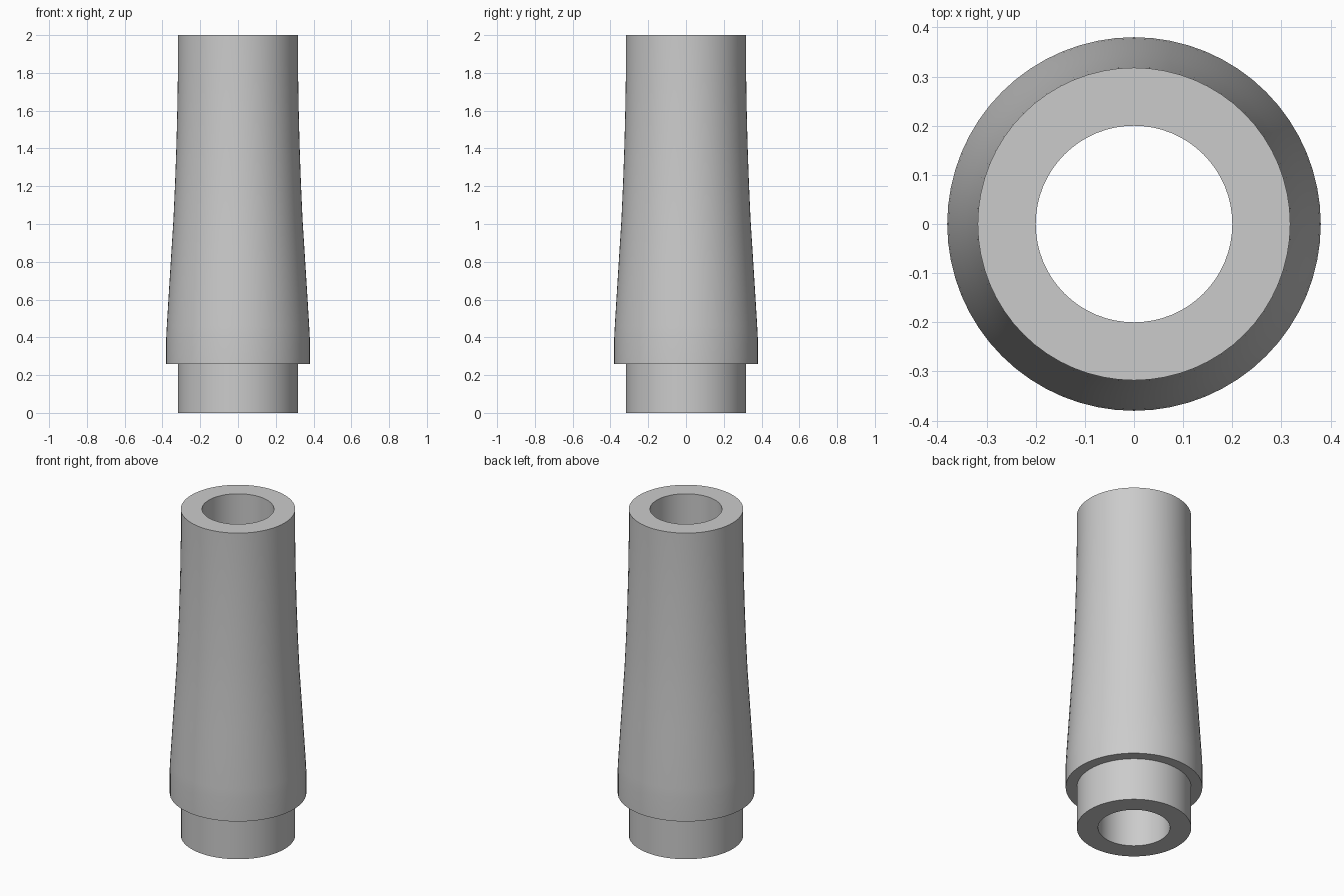
import bpy
import bmesh
from math import cos, sin, tau, radians

cube = bpy.data.objects.get("Cube")
if cube:
    bpy.data.objects.remove(cube)

SIDES = 64


def make_material(name, colour):
    mat = bpy.data.materials.new(name)
    mat.use_nodes = True
    mat.diffuse_color = colour
    mat.node_tree.nodes["Principled BSDF"].inputs["Base Color"].default_value = colour
    return mat


def lathe(name, profile, mat):
    """Revolve a closed (radius, height) profile around the z axis."""
    bm = bmesh.new()
    rings = [[bm.verts.new((r * cos(tau * i / SIDES), r * sin(tau * i / SIDES), z))
              for i in range(SIDES)] for r, z in profile]
    for low, high in zip(rings, rings[1:] + rings[:1]):
        for i in range(SIDES):
            j = (i + 1) % SIDES
            bm.faces.new((low[i], low[j], high[j], high[i]))
    bmesh.ops.recalc_face_normals(bm, faces=bm.faces)
    mesh = bpy.data.meshes.new(name)
    bm.to_mesh(mesh)
    bm.free()
    mesh.materials.append(mat)
    obj = bpy.data.objects.new(name, mesh)
    bpy.context.collection.objects.link(obj)
    bpy.ops.object.select_all(action="DESELECT")
    obj.select_set(True)
    bpy.context.view_layer.objects.active = obj
    bpy.ops.object.shade_smooth_by_angle(angle=radians(30))
    return obj


grey = make_material("plain grey", (0.6, 0.6, 0.6, 1))

BORE, TENON, SHOULDER = 0.2, 0.318, 0.38

# Stepped base plug and straight shoulder band
profile = [(BORE, 0), (TENON, 0), (TENON, 0.26), (SHOULDER, 0.26), (SHOULDER, 0.4)]

# Gently concave taper from the shoulder up to the rim
profile += [(0.377, 0.46), (0.366, 0.64), (0.356, 0.8), (0.342, 1.02), (0.333, 1.22),
            (0.326, 1.42), (0.321, 1.62), (TENON, 1.82), (TENON, 2)]

# Rim closes back to the through bore
profile.append((BORE, 2))

lathe("hollow_tapered_sleeve", profile, grey)
